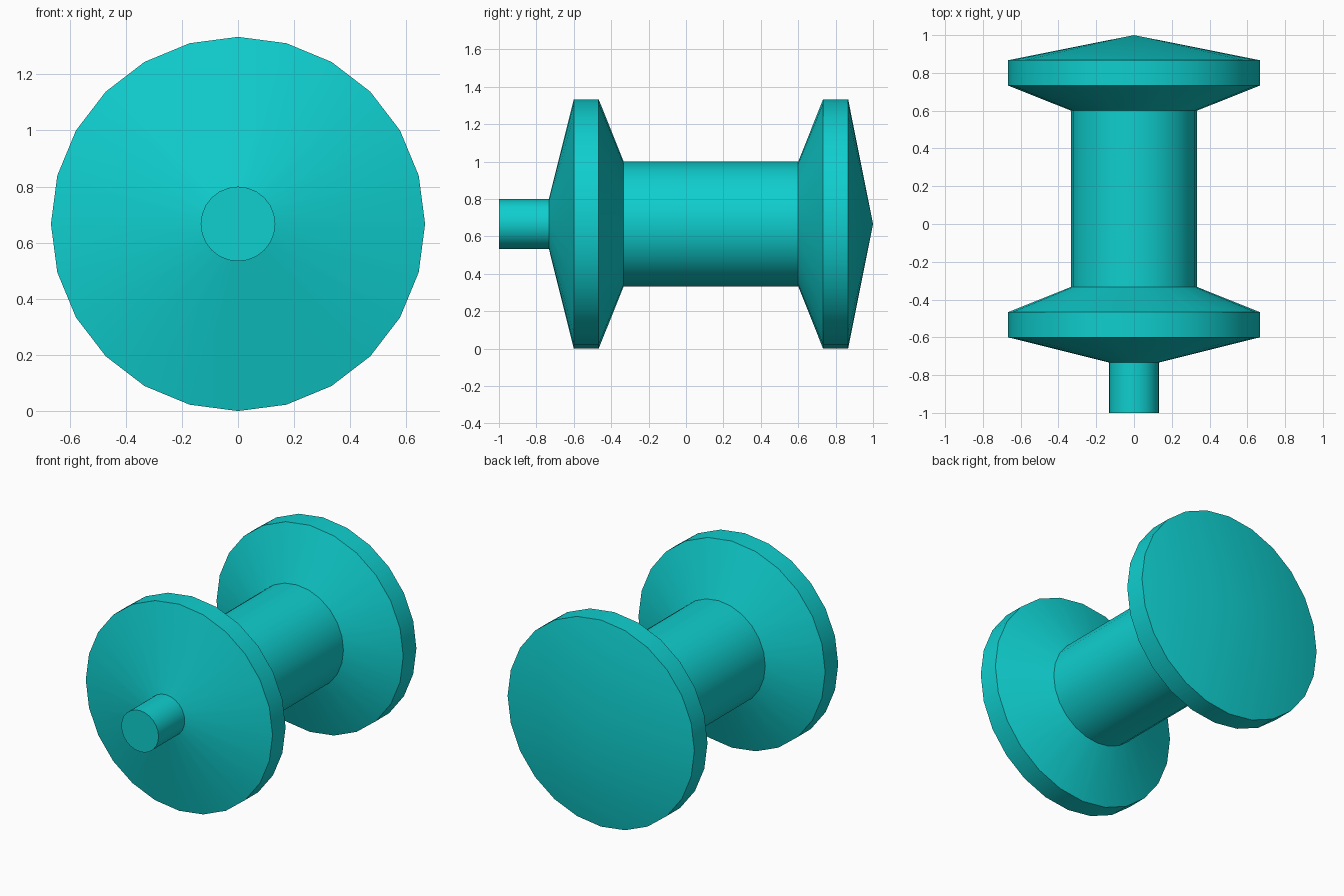
import bpy, bmesh, math
from mathutils import Vector, Matrix

cube = bpy.data.objects.get("Cube")
if cube:
    bpy.data.objects.remove(cube, do_unlink=True)

SIDES = 24
AXIS_Z = 2 / 3  # height of the turning axis, equal to the flange radius

# Single turquoise material
turquoise = bpy.data.materials.new("turquoise")
turquoise.use_nodes = True
colour = (0.005, 0.62, 0.62, 1.0)
turquoise.diffuse_color = colour
turquoise.node_tree.nodes["Principled BSDF"].inputs["Base Color"].default_value = colour


def lathe(name, profile):
    """Turn a (y, radius) profile around the horizontal y axis."""
    bm = bmesh.new()
    verts = [bm.verts.new((0, y, r)) for y, r in profile]
    edges = [bm.edges.new(pair) for pair in zip(verts, verts[1:])]
    bmesh.ops.spin(bm, geom=verts + edges, cent=(0, 0, 0), axis=(0, 1, 0),
                   angle=math.tau, steps=SIDES, use_duplicate=False)
    bmesh.ops.remove_doubles(bm, verts=bm.verts, dist=1e-4)
    bmesh.ops.translate(bm, verts=bm.verts, vec=(0, 0, AXIS_Z))
    bmesh.ops.recalc_face_normals(bm, faces=bm.faces)
    mesh = bpy.data.meshes.new(name)
    bm.to_mesh(mesh)
    bm.free()
    mesh.materials.append(turquoise)
    obj = bpy.data.objects.new(name, mesh)
    bpy.context.collection.objects.link(obj)
    bpy.ops.object.select_all(action='DESELECT')
    obj.select_set(True)
    bpy.context.view_layer.objects.active = obj
    bpy.ops.object.shade_smooth_by_angle(angle=math.radians(30))
    return obj


# Spool body: front pin, front flange, core, back flange and pointed end
lathe("spool", [
    (-1.0, 0.0), (-1.0, 0.133), (-0.733, 0.133),
    (-0.6, AXIS_Z), (-0.467, AXIS_Z),
    (-0.333, 0.333), (0.6, 0.333),
    (0.733, AXIS_Z), (0.867, AXIS_Z), (1.0, 0.0),
])
